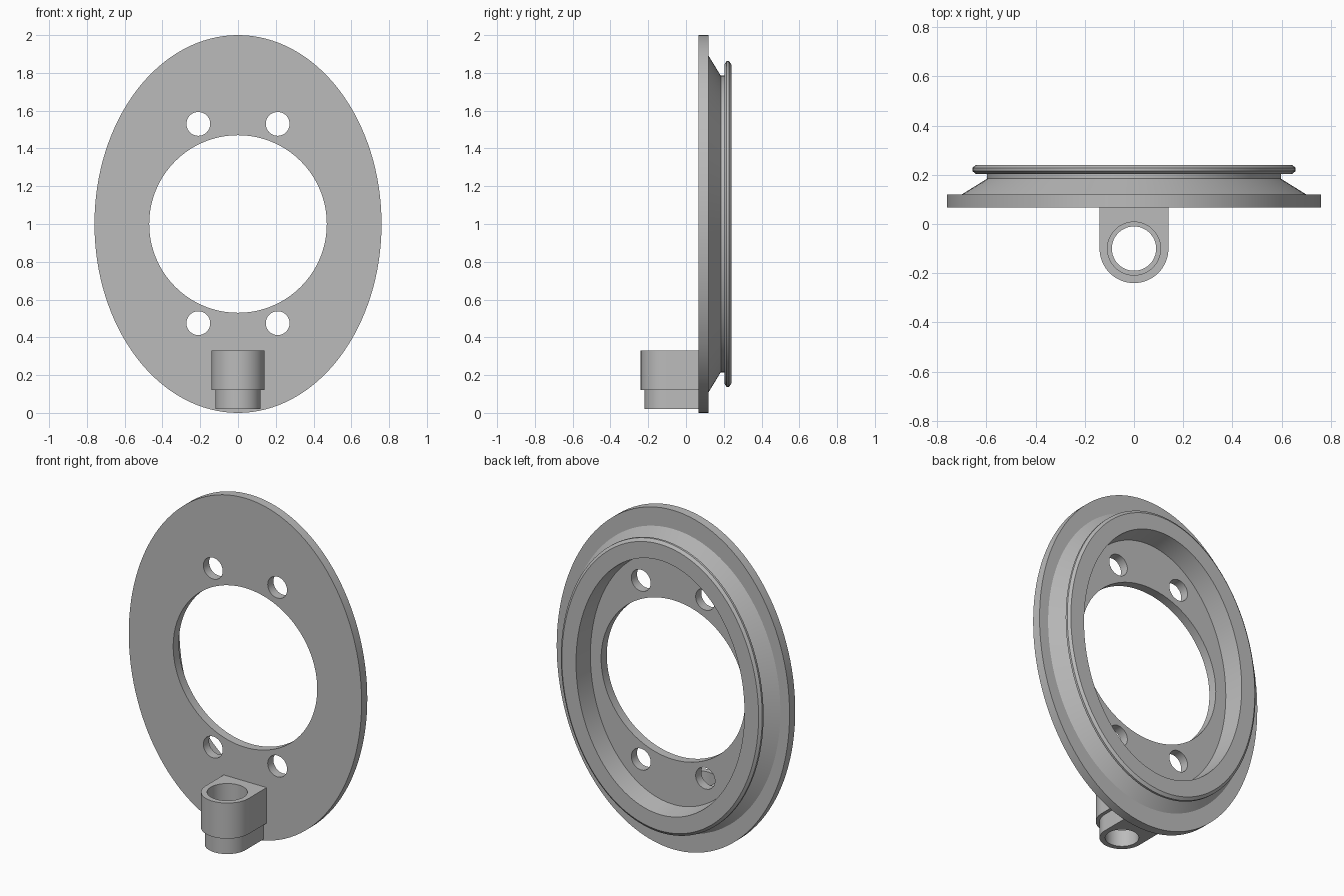
import bpy, bmesh
from math import cos, sin, pi, radians
from mathutils import Matrix

cube = bpy.data.objects.get("Cube")
if cube:
    bpy.data.objects.remove(cube)

grey = bpy.data.materials.new("plain_grey")
grey.use_nodes = True
colour = (0.5, 0.5, 0.5, 1)
grey.diffuse_color = colour
grey.node_tree.nodes["Principled BSDF"].inputs["Base Color"].default_value = colour


def add_object(name, bm):
    bmesh.ops.recalc_face_normals(bm, faces=bm.faces)
    mesh = bpy.data.meshes.new(name)
    bm.to_mesh(mesh)
    bm.free()
    mesh.materials.append(grey)
    obj = bpy.data.objects.new(name, mesh)
    bpy.context.collection.objects.link(obj)
    return obj


def activate(obj):
    bpy.ops.object.select_all(action='DESELECT')
    obj.select_set(True)
    bpy.context.view_layer.objects.active = obj


def cutter(radius, matrix):
    bm = bmesh.new()
    bmesh.ops.create_cone(bm, cap_ends=True, segments=48, radius1=radius,
                          radius2=radius, depth=1, matrix=matrix)
    obj = add_object("hole_cutter", bm)
    obj.hide_render = True
    return obj


def cut(obj, tool):
    activate(obj)
    mod = obj.modifiers.new("hole", 'BOOLEAN')
    mod.operation = 'DIFFERENCE'
    mod.solver = 'EXACT'
    mod.object = tool
    bpy.ops.object.modifier_apply(modifier=mod.name)
    bpy.data.objects.remove(tool)


def smooth(obj):
    activate(obj)
    bpy.ops.object.shade_smooth_by_angle(angle=radians(25))


def oval_ring(name, profile, centre_z, segments=128):
    """Sweep a closed (y, x radius, z radius) profile round the y axis."""
    bm = bmesh.new()
    loops = []
    for y, rx, rz in profile:
        angles = [2 * pi * i / segments for i in range(segments)]
        loops.append([bm.verts.new((rx * cos(a), y, centre_z + rz * sin(a))) for a in angles])
    for k, loop in enumerate(loops):
        following = loops[(k + 1) % len(loops)]
        for i in range(segments):
            j = (i + 1) % segments
            bm.faces.new((loop[i], loop[j], following[j], following[i]))
    return add_object(name, bm)


def lug(name, radius, bore, z0, z1, centre_y=-0.1, back_y=0.09, steps=32):
    """Round-nosed block with a vertical bore."""
    bm = bmesh.new()
    outline = [(radius, back_y), (-radius, back_y)]
    outline += [(-radius * cos(pi * i / steps), centre_y - radius * sin(pi * i / steps))
                for i in range(steps + 1)]
    base = bm.faces.new([bm.verts.new((x, y, z0)) for x, y in outline])
    grown = bmesh.ops.extrude_face_region(bm, geom=[base], use_keep_orig=True)
    top = [v for v in grown["geom"] if isinstance(v, bmesh.types.BMVert)]
    bmesh.ops.translate(bm, verts=top, vec=(0, 0, z1 - z0))
    obj = add_object(name, bm)
    cut(obj, cutter(bore, Matrix.Translation((0, centre_y, (z0 + z1) / 2))))
    smooth(obj)


# Oval plate with round opening, sloped collar, neck and bevelled lip
plate = oval_ring("oval_flange", [
    (0.067, 0.47, 0.47), (0.067, 0.76, 1.0), (0.12, 0.76, 1.0),
    (0.12, 0.70, 0.89), (0.184, 0.597, 0.785), (0.203, 0.597, 0.785),
    (0.203, 0.642, 0.845), (0.215, 0.657, 0.862), (0.228, 0.657, 0.862),
    (0.24, 0.642, 0.845), (0.24, 0.55, 0.75), (0.12, 0.54, 0.735),
    (0.12, 0.47, 0.47)], 1.0)

# Four bolt holes
for x in (-0.21, 0.21):
    for z in (0.475, 1.53):
        place = Matrix.Translation((x, 0.1, z)) @ Matrix.Rotation(pi / 2, 4, 'X')
        cut(plate, cutter(0.063, place))
smooth(plate)

# Stepped socket on the front
lug("upper_socket", 0.14, 0.108, 0.12, 0.33)
lug("lower_socket", 0.12, 0.09, 0.02, 0.12)
